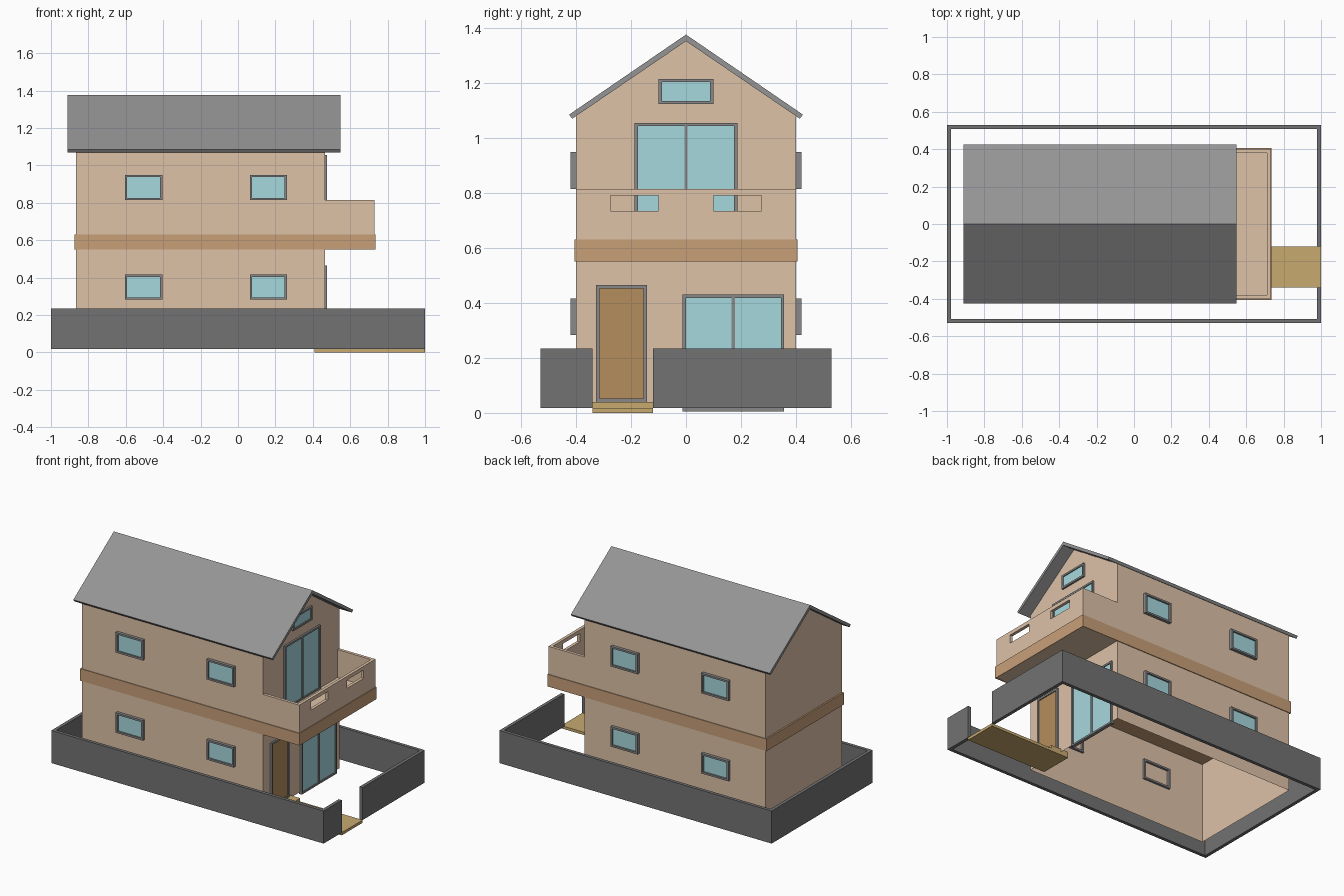
import bpy, bmesh

if "Cube" in bpy.data.objects:
    bpy.data.objects.remove(bpy.data.objects["Cube"])


def mat(name, r, g, b):
    m = bpy.data.materials.new(name)
    m.diffuse_color = (r, g, b, 1)
    m.use_nodes = True
    m.node_tree.nodes["Principled BSDF"].inputs["Base Color"].default_value = m.diffuse_color
    return m


PLASTER = mat("plaster", 0.73, 0.54, 0.39)
BAND = mat("band", 0.58, 0.35, 0.19)
ROOF = mat("roof_grey", 0.30, 0.30, 0.30)
STONE = mat("wall_grey", 0.17, 0.17, 0.17)
FRAME = mat("frame_grey", 0.25, 0.25, 0.25)
GLASS = mat("glass", 0.38, 0.69, 0.73)
WOOD = mat("door_wood", 0.46, 0.27, 0.11)
PATH = mat("path_wood", 0.58, 0.40, 0.16)


def finish(name, bm, material):
    bmesh.ops.recalc_face_normals(bm, faces=bm.faces)
    me = bpy.data.meshes.new(name)
    bm.to_mesh(me)
    bm.free()
    ob = bpy.data.objects.new(name, me)
    bpy.context.collection.objects.link(ob)
    me.materials.append(material)
    return ob


def prism(name, pts, a, b, axis, material):
    """Extrude a closed profile along x (points are y,z) or z (points are x,y)."""
    put = (lambda p, t: (t, *p)) if axis == "x" else (lambda p, t: (*p, t))
    bm = bmesh.new()
    lo = [bm.verts.new(put(p, a)) for p in pts]
    hi = [bm.verts.new(put(p, b)) for p in pts]
    bm.faces.new(lo)
    bm.faces.new(hi)
    n = len(pts)
    for i in range(n):
        j = (i + 1) % n
        bm.faces.new((lo[i], lo[j], hi[j], hi[i]))
    return finish(name, bm, material)


def box(name, x, y, z, material):
    pts = [(x[0], y[0]), (x[1], y[0]), (x[1], y[1]), (x[0], y[1])]
    return prism(name, pts, z[0], z[1], "z", material)


def opening(name, side, u, z, w, depth, panel, inside, bars=()):
    """Ring frame, panel and optional bars set on the front, back or right wall."""
    def put(a, d, h):
        if side == "right":
            return (0.465 + d, a, h)
        return (a, (0.4 + d) * (-1 if side == "front" else 1), h)

    def slab(nm, ua, ub, da, db, za, zb, material):
        p, q = put(ua, da, za), put(ub, db, zb)
        return box(nm, *[sorted(c) for c in zip(p, q)], material)

    bm = bmesh.new()

    def loop(t, d):
        return [bm.verts.new(put(a, d, h)) for a, h in
                ((u[0] + t, z[0] + t), (u[1] - t, z[0] + t),
                 (u[1] - t, z[1] - t), (u[0] + t, z[1] - t))]
    loops = [loop(0, -inside), loop(0, depth), loop(w, depth), loop(w, -inside)]
    for k in range(4):
        A, B = loops[k], loops[(k + 1) % 4]
        for i in range(4):
            j = (i + 1) % 4
            bm.faces.new((A[i], A[j], B[j], B[i]))
    finish(name + "_frame", bm, FRAME)
    slab(name + "_panel", u[0] + w, u[1] - w, 0.001, depth * 0.45,
         z[0] + w, z[1] - w, panel)
    for c in bars:
        slab(name + "_bar", c - 0.006, c + 0.006, 0.001, depth * 0.9,
             z[0] + w, z[1] - w, FRAME)


# House shell, open underneath and under the roof
house = prism("house_walls", [(-0.4, 0.02), (0.4, 0.02), (0.4, 1.08), (0, 1.352), (-0.4, 1.08)],
              -0.865, 0.465, "x", PLASTER)
bm = bmesh.new()
bm.from_mesh(house.data)
bmesh.ops.delete(bm, geom=[f for f in bm.faces if abs(f.normal.z) > 0.3], context="FACES_ONLY")
bm.to_mesh(house.data)
bm.free()

# Gable roof
prism("roof", [(-0.425, 1.085), (0, 1.376), (0.425, 1.085), (0.414, 1.07), (0, 1.352), (-0.414, 1.07)],
      -0.912, 0.548, "x", ROOF)

# Floor band around the house and balcony
box("floor_band", (-0.875, 0.465), (-0.405, 0.405), (0.55, 0.63), BAND)
prism("balcony_band", [(0.465, -0.405), (0.735, -0.405), (0.735, 0.405), (0.465, 0.405),
                       (0.465, 0.4), (0.73, 0.4), (0.73, -0.4), (0.465, -0.4)],
      0.55, 0.63, "z", BAND)

# Balcony floor and parapet with two slots
box("balcony_floor", (0.465, 0.73), (-0.4, 0.4), (0.552, 0.63), PLASTER)
parapet = prism("balcony_parapet", [(0.465, -0.4), (0.73, -0.4), (0.73, 0.4), (0.465, 0.4),
                                    (0.465, 0.38), (0.71, 0.38), (0.71, -0.38), (0.465, -0.38)],
                0.63, 0.815, "z", PLASTER)
for s in (-1, 1):
    cutter = box("slot_cutter", (0.69, 0.75), sorted((s * 0.10, s * 0.275)), (0.735, 0.79), PLASTER)
    cutter.hide_render = True
    cutter.hide_set(True)
    mod = parapet.modifiers.new("slot", "BOOLEAN")
    mod.operation = "DIFFERENCE"
    mod.solver = "EXACT"
    mod.object = cutter

# Side windows, the same on front and back
for side in ("front", "back"):
    for u in ((-0.605, -0.405), (0.063, 0.261)):
        for z in ((0.283, 0.416), (0.815, 0.949)):
            opening(side + "_window", side, u, z, 0.012, 0.02, GLASS, 0.015)

# Right wall: attic window, sliding doors and entrance door
opening("attic_window", "right", (-0.1, 0.1), (1.123, 1.215), 0.012, 0.012, GLASS, 0.01)
opening("upper_sliding_door", "right", (-0.187, 0.187), (0.632, 1.055), 0.012, 0.012, GLASS, 0.01, (0,))
opening("lower_sliding_door", "right", (-0.012, 0.357), (0.005, 0.43), 0.012, 0.012, GLASS, 0.01, (0.172,))
opening("entrance_door", "right", (-0.327, -0.141), (0.04, 0.466), 0.013, 0.012, WOOD, 0.01)

# Path and doorstep
box("path", (0.54, 1.0), (-0.34, -0.12), (0, 0.018), PATH)
box("doorstep", (0.41, 0.54), (-0.34, -0.12), (0, 0.04), PATH)

# Yard wall with a gate gap on the right side
t = 0.022
prism("yard_wall", [(1, -0.12), (1, 0.53), (-1, 0.53), (-1, -0.53), (1, -0.53), (1, -0.34),
                    (1 - t, -0.34), (1 - t, -0.53 + t), (-1 + t, -0.53 + t),
                    (-1 + t, 0.53 - t), (1 - t, 0.53 - t), (1 - t, -0.12)],
      0.018, 0.234, "z", STONE)
